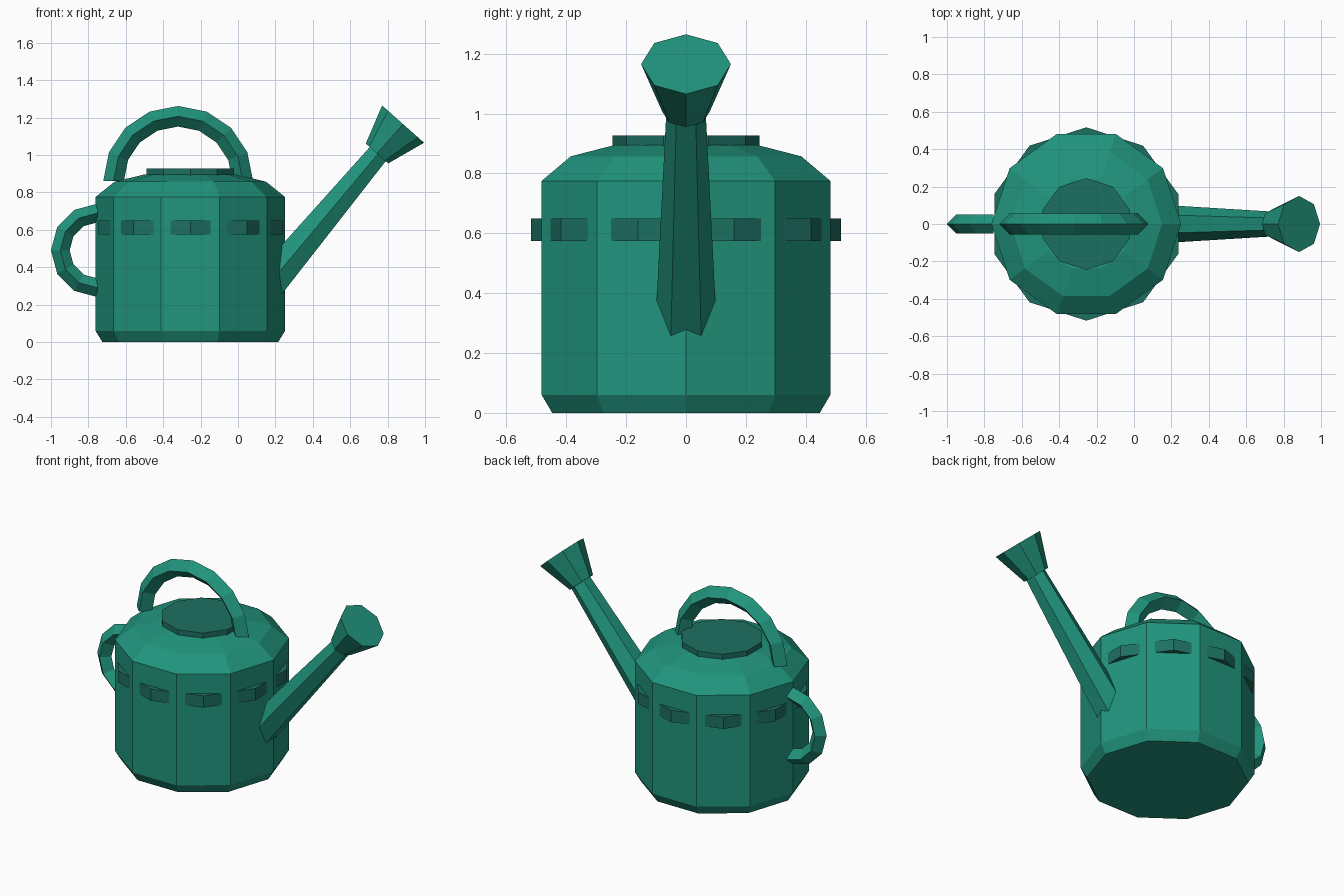
import bpy, math
from mathutils import Vector

if "Cube" in bpy.data.objects:
    bpy.data.objects.remove(bpy.data.objects["Cube"])


def material(name, color):
    m = bpy.data.materials.new(name)
    m.diffuse_color = (*color, 1)
    m.use_nodes = True
    m.node_tree.nodes["Principled BSDF"].inputs["Base Color"].default_value = m.diffuse_color
    return m


GREEN = material("green_paint", (0.015, 0.30, 0.205))
DARK = material("dark_green_paint", (0.012, 0.16, 0.12))


def ring(center, u, v, radius, sides, start=0.0):
    """Regular polygon in the plane spanned by u and v."""
    c, u, v = Vector(center), Vector(u), Vector(v)
    angles = [math.radians(start) + 2 * math.pi * i / sides for i in range(sides)]
    return [c + radius * (math.cos(a) * u + math.sin(a) * v) for a in angles]


def loft(name, rings, mat, closed=False):
    """Join consecutive rings with quads; cap the ends unless closed."""
    n, k = len(rings[0]), len(rings)
    faces = []
    for r in range(k if closed else k - 1):
        a, b = r * n, ((r + 1) % k) * n
        faces += [(a + i, a + (i + 1) % n, b + (i + 1) % n, b + i) for i in range(n)]
    if not closed:
        faces += [tuple(reversed(range(n))), tuple(range((k - 1) * n, k * n))]
    mesh = bpy.data.meshes.new(name)
    mesh.from_pydata([p for r in rings for p in r], [], faces)
    mesh.materials.append(mat)
    obj = bpy.data.objects.new(name, mesh)
    bpy.context.collection.objects.link(obj)
    return obj


X, Y = (1, 0, 0), (0, 1, 0)
CX = -0.255


def turned(name, profile, mat, start=0.0, closed=False):
    """Ten-sided turned part around the body axis, from (radius, z) pairs."""
    return loft(name, [ring((CX, 0, z), X, Y, r, 10, start) for r, z in profile], mat, closed)


def arch(name, cx, cz, radius, thick, a0, a1, segments, mat):
    """Diamond-section bar swept along an arc in the xz plane."""
    rings = []
    for i in range(segments + 1):
        a = math.radians(a0 + (a1 - a0) * i / segments)
        out = Vector((math.cos(a), 0, math.sin(a)))
        rings.append(ring(Vector((cx, 0, cz)) + radius * out, Y, out, thick, 4))
    return loft(name, rings, mat)


def cone(name, p0, p1, r0, r1, sides, mat):
    """Tapered tube between two points of the xz plane."""
    p0, p1 = Vector((p0[0], 0, p0[1])), Vector((p1[0], 0, p1[1]))
    d = (p1 - p0).normalized()
    v = d.cross(Vector(Y))
    return loft(name, [ring(p0, v.cross(d), v, r0, sides), ring(p1, v.cross(d), v, r1, sides)], mat)


# Body with bevelled foot and domed shoulder
turned("body", [(0.47, 0), (0.507, 0.06), (0.507, 0.775), (0.405, 0.857), (0.25, 0.895)], GREEN)

# Lid and belt, turned half a side so the belt corners poke through the walls
turned("lid", [(0.245, 0.875), (0.245, 0.927)], DARK, start=18)
turned("belt", [(0.517, 0.575), (0.517, 0.65), (0.46, 0.65), (0.46, 0.575)], DARK, start=18, closed=True)

# Carrying handle over the top and pouring handle at the back
arch("top_handle", -0.32, 0.862, 0.345, 0.055, 0, 180, 8, GREEN)
arch("back_handle", -0.75, 0.49, 0.20, 0.05, 270, 90, 6, GREEN)

# Spout and sprinkler head
cone("spout", (0.14, 0.28), (0.76, 1.02), 0.103, 0.065, 6, GREEN)
cone("sprinkler_head", (0.743, 1.008), (0.8825, 1.165), 0.08, 0.15, 8, GREEN)

# Make all face normals point outwards
import bmesh
for obj in bpy.context.collection.objects:
    bm = bmesh.new()
    bm.from_mesh(obj.data)
    bmesh.ops.recalc_face_normals(bm, faces=bm.faces)
    bm.to_mesh(obj.data)
    bm.free()
